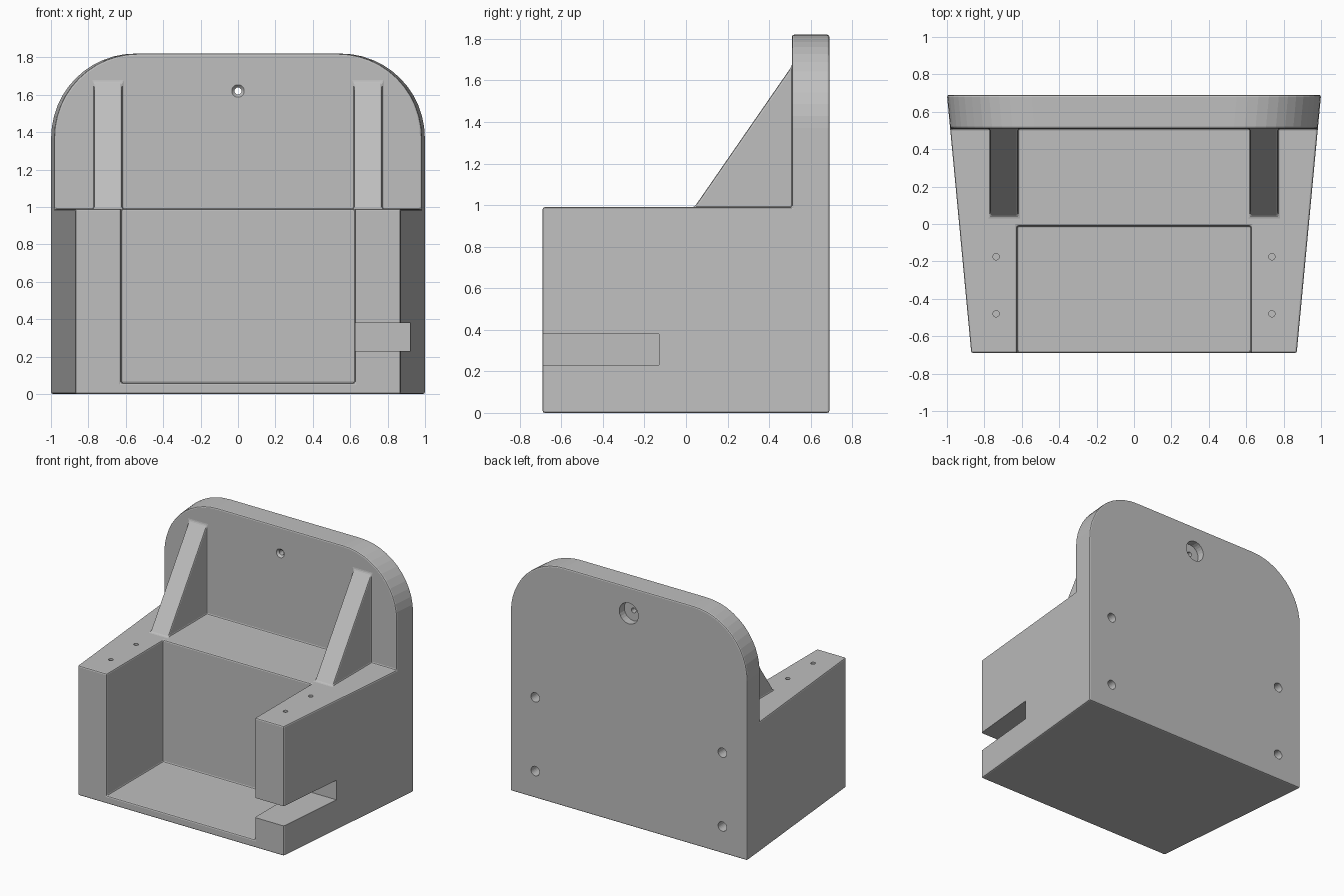
import bpy
import bmesh
import math

cube = bpy.data.objects.get("Cube")
if cube:
    bpy.data.objects.remove(cube)

FRONT, BACK = -0.69, 0.69
SEAT_Z, TOP_Z = 0.99, 1.82
REST_Y = 0.51

grey = bpy.data.materials.new("plain_grey")
grey.use_nodes = True
colour = (0.52, 0.52, 0.52, 1)
grey.diffuse_color = colour
grey.node_tree.nodes["Principled BSDF"].inputs["Base Color"].default_value = colour


def loft(name, ring_a, ring_b):
    """Closed solid between two matching outlines."""
    bm = bmesh.new()
    a = [bm.verts.new(p) for p in ring_a]
    b = [bm.verts.new(p) for p in ring_b]
    bm.faces.new(a)
    bm.faces.new(b)
    for i in range(len(a)):
        j = (i + 1) % len(a)
        bm.faces.new((a[i], a[j], b[j], b[i]))
    bmesh.ops.recalc_face_normals(bm, faces=bm.faces)
    mesh = bpy.data.meshes.new(name)
    bm.to_mesh(mesh)
    bm.free()
    mesh.materials.append(grey)
    obj = bpy.data.objects.new(name, mesh)
    bpy.context.collection.objects.link(obj)
    return obj


def box(name, x0, x1, y0, y1, z0, z1):
    ring = [(x0, y0), (x1, y0), (x1, y1), (x0, y1)]
    return loft(name, [(x, y, z0) for x, y in ring], [(x, y, z1) for x, y in ring])


def rod(name, start, axis, length, r0, r1=None, sides=24):
    """Round solid along y or z, optionally tapered."""
    def ring(r, d):
        pts = []
        for i in range(sides):
            t = math.tau * i / sides
            u, v = r * math.cos(t), r * math.sin(t)
            x, y, z = start
            pts.append((x + u, y + d, z + v) if axis == "y" else (x + u, y + v, z + d))
        return pts
    return loft(name, ring(r0, 0), ring(r0 if r1 is None else r1, length))


def apply(mod):
    bpy.context.view_layer.objects.active = body
    bpy.ops.object.modifier_apply(modifier=mod.name)


def combine(tool, operation="DIFFERENCE"):
    mod = body.modifiers.new(tool.name, "BOOLEAN")
    mod.operation, mod.solver, mod.object = operation, "EXACT", tool
    apply(mod)
    bpy.data.objects.remove(tool)


def arch(y, half, radius=0.45, steps=12):
    """Outline with a flat bottom and rounded upper corners."""
    right = [(half, 0)]
    for i in range(steps + 1):
        t = math.pi / 2 * i / steps
        right.append((half - radius + radius * math.cos(t),
                      TOP_Z - radius + radius * math.sin(t)))
    return [(x, y, z) for x, z in right] + [(-x, y, z) for x, z in reversed(right)]


# Tapered body with the tall backrest, stepped down to the arm height
body = loft("chair_body", arch(FRONT, 0.87), arch(BACK, 1.0))
combine(box("step_cutter", -2, 2, -2, REST_Y, SEAT_Z, 3))

# Open pocket between the arms
combine(box("pocket_cutter", -0.625, 0.625, -2, -0.01, 0.06, 2))

# Sloping braces from arms to backrest
slope = (1.67 - SEAT_Z) / (REST_Y - 0.04)
for side in (-1, 1):
    y0, y1 = 0.03, 0.55
    z0, z1 = SEAT_Z + (y0 - 0.04) * slope, SEAT_Z + (y1 - 0.04) * slope
    profile = [(y0, z0), (y1, z0), (y1, z1)]
    brace = loft("brace", [(side * 0.62, y, z) for y, z in profile],
                 [(side * 0.77, y, z) for y, z in profile])
    combine(brace, "UNION")

# Small rounding on edges and inner corners
bevel = body.modifiers.new("edge_rounding", "BEVEL")
bevel.width, bevel.segments = 0.01, 2
bevel.limit_method, bevel.angle_limit = "ANGLE", math.radians(30)
apply(bevel)

# Slot through the left arm
combine(box("slot_cutter", 0.6, 1.2, -1, -0.13, 0.23, 0.38))

# Screw holes in the arm tops and the back
for side in (-1, 1):
    for y in (-0.175, -0.48):
        combine(rod("arm_hole_cutter", (side * 0.737, y, 0.75), "z", 0.5, 0.017))
    for z in (0.205, 0.768):
        combine(rod("back_hole_cutter", (side * 0.79, 0.45, z), "y", 0.5, 0.036))

# Hanging hole with a countersink in front and a counterbore behind
combine(rod("through_cutter", (0, 0.3, 1.62), "y", 0.6, 0.019))
combine(rod("countersink_cutter", (0, REST_Y - 0.015, 1.62), "y", 0.03, 0.048, 0.019))
combine(rod("counterbore_cutter", (0, BACK - 0.06, 1.62), "y", 0.2, 0.08))

body.data.materials.clear()
body.data.materials.append(grey)
for face in body.data.polygons:
    face.material_index = 0
    face.use_smooth = False
